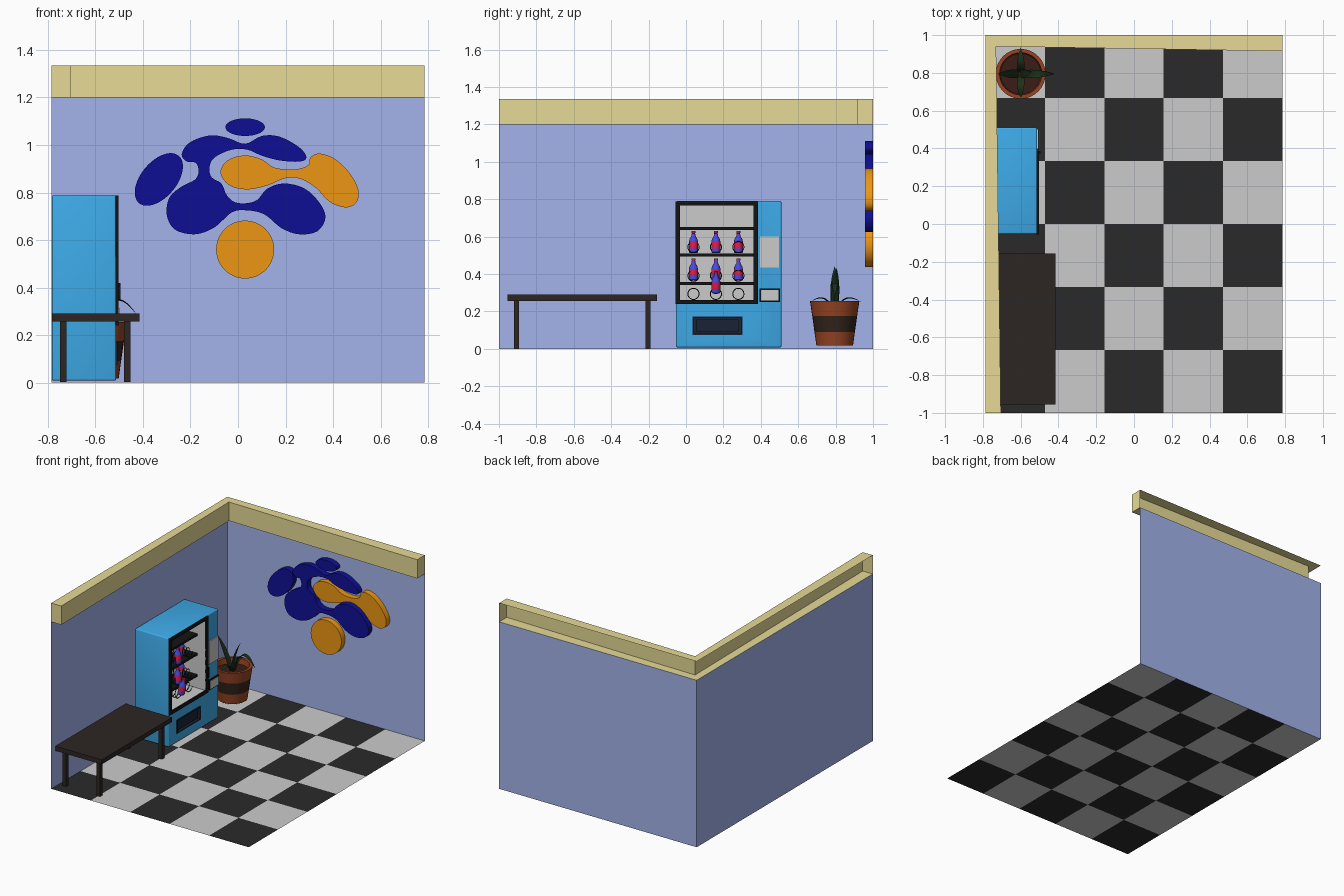
import bpy, bmesh, math
from mathutils import Vector, Matrix

if "Cube" in bpy.data.objects:
    bpy.data.objects.remove(bpy.data.objects["Cube"])


def material(name, hexcode):
    m = bpy.data.materials.new(name)
    s = [int(hexcode[i:i + 2], 16) / 255 for i in (0, 2, 4)]
    m.diffuse_color = [c / 12.92 if c < 0.04 else ((c + 0.055) / 1.055) ** 2.4 for c in s] + [1]
    m.use_nodes = True
    m.node_tree.nodes["Principled BSDF"].inputs["Base Color"].default_value = m.diffuse_color
    return m


GREY, DARK = material("light_grey", "E7E7E7"), material("dark_tile", "2A2A2A")
WALL, TRIM = material("wall_blue", "A3B3EB"), material("trim_beige", "E7DA96")
SKY, BLACK = material("machine_blue", "3EABE9"), material("black", "141414")
WOOD, SLOT = material("dark_wood", "2C2622"), material("slot_navy", "1A2436")
CLAY, BAND = material("clay", "964423"), material("clay_dark", "33231B")
SOIL, LEAF = material("soil", "3A1D17"), material("leaf_green", "1C301C")
NAVY, ORANGE = material("art_navy", "0F0F95"), material("art_orange", "ED9613")
RED, BLUE = material("label_red", "E01E50"), material("bottle_blue", "4A4AE0")


def finish(bm, name, mats, smooth=False, recalc=True):
    if recalc:
        bmesh.ops.recalc_face_normals(bm, faces=bm.faces)
    me = bpy.data.meshes.new(name)
    bm.to_mesh(me)
    bm.free()
    for m in mats:
        me.materials.append(m)
    ob = bpy.data.objects.new(name, me)
    bpy.context.collection.objects.link(ob)
    if smooth:
        activate(ob)
        bpy.ops.object.shade_smooth_by_angle(angle=math.radians(35))
    return ob


def activate(ob):
    bpy.ops.object.select_all(action='DESELECT')
    ob.select_set(True)
    bpy.context.view_layer.objects.active = ob


def box(name, x, y, z, mat, bevel=0.0):
    bm = bmesh.new()
    bmesh.ops.create_cube(bm, size=1)
    for v in bm.verts:
        v.co = [lo + (hi - lo) * (c + 0.5) for (lo, hi), c in zip((x, y, z), v.co)]
    if bevel:
        bmesh.ops.bevel(bm, geom=bm.edges[:], offset=bevel, segments=3, profile=0.5, affect='EDGES')
    return finish(bm, name, [mat], bool(bevel))


def faces(name, quads, mat):
    bm = bmesh.new()
    for q in quads:
        bm.faces.new([bm.verts.new(p) for p in q])
    bmesh.ops.remove_doubles(bm, verts=bm.verts, dist=1e-5)
    return finish(bm, name, [mat], recalc=False)


def lathe(name, profile, ids, mats, n):
    # ids gives the material slot of each profile segment
    bm = bmesh.new()
    rings = [[bm.verts.new((r * math.cos(2 * math.pi * i / n), r * math.sin(2 * math.pi * i / n), z))
              for i in range(n)] if r else [bm.verts.new((0, 0, z))] for r, z in profile]
    for a, b, mid in zip(rings, rings[1:], ids):
        for i in range(n):
            j = (i + 1) % n
            vs = list(dict.fromkeys([a[i % len(a)], a[j % len(a)], b[j % len(b)], b[i % len(b)]]))
            bm.faces.new(vs).material_index = mid
    return finish(bm, name, mats, True)


# Checkered floor
X, Y, H, T = 0.785, 1.0, 1.2, 1.335
bm = bmesh.new()
bmesh.ops.create_grid(bm, x_segments=5, y_segments=6, size=1)
for v in bm.verts:
    v.co.x *= X
for f in bm.faces:
    c = f.calc_center_median()
    f.material_index = (int((c.x + X) / (2 * X / 5)) + int((c.y + 1) * 3) + 1) % 2
finish(bm, "checkered_floor", [GREY, DARK])

# Walls
faces("left_wall", [[(-X, -Y, 0), (-X, Y, 0), (-X, Y, H), (-X, -Y, H)]], WALL)
faces("back_wall", [[(-X, Y, 0), (X, Y, 0), (X, Y, H), (-X, Y, H)]], WALL)

# Crown trim, open towards the back
A, B, C, D, E, F = (-X, -Y), (-X, Y), (X, Y), (X, 0.915), (-0.73, 0.94), (-0.705, -Y)
quads = [[(*p, T) for p in q] for q in ((A, F, E, B), (B, E, D, C))]
quads += [[(*p, H) for p in q] for q in ((B, E, F, A), (C, D, E, B))]
quads += [[(*p, H), (*q, H), (*q, T), (*p, T)] for p, q in ((A, F), (F, E), (E, D), (D, C))]
faces("crown_trim", quads, TRIM)

# Bench
box("bench_top", (-0.783, -0.415), (-0.955, -0.155), (0.257, 0.29), WOOD)
for i, x in enumerate((-0.75, -0.48)):
    for j, y in enumerate((-0.92, -0.217)):
        box(f"bench_leg_{i}{j}", (x, x + 0.028), (y, y + 0.027), (0.002, 0.26), WOOD)

# Vending machine body with a display cavity and a delivery slot
body = box("machine_body", (-0.783, -0.513), (-0.053, 0.51), (0.008, 0.79), SKY, 0.008)
cuts = [((-0.71, -0.4), (-0.036, 0.365), (0.257, 0.77)), ((-0.60, -0.4), (0.04, 0.297), (0.078, 0.168))]
for c in cuts:
    cutter = box("cutter", *c, SKY)
    cutter.hide_render = True
    mod = body.modifiers.new("cut", 'BOOLEAN')
    mod.object, mod.solver = cutter, 'EXACT'
    activate(body)
    bpy.ops.object.modifier_apply(modifier=mod.name)
    bpy.data.objects.remove(cutter)


def lining(name, x0, x1, ys, zs, mat):
    (a, b), (c, d) = ys, zs
    ring = [(a, c), (b, c), (b, d), (a, d)]
    quads = [[(x0, *p) for p in ring]]
    quads += [[(x0, *q), (x0, *p), (x1, *p), (x1, *q)] for p, q in zip(ring, ring[1:] + ring[:1])]
    faces(name, quads, mat)


lining("display_lining", -0.708, -0.512, (-0.033, 0.362), (0.26, 0.767), GREY)
lining("slot_lining", -0.598, -0.512, (0.042, 0.295), (0.08, 0.166), SLOT)
box("slot_flap", (-0.53, -0.518), (0.055, 0.282), (0.09, 0.156), SLOT)
for i, (y, z) in enumerate((((0.034, 0.303), (0.164, 0.172)), ((0.034, 0.303), (0.074, 0.082)),
                            ((0.034, 0.042), (0.08, 0.166)), ((0.295, 0.303), (0.08, 0.166)))):
    box(f"slot_rim_{i}", (-0.515, -0.508), y, z, SLOT)

# Black door frame
FX = (-0.516, -0.503)
box("door_frame_top", FX, (-0.055, 0.385), (0.767, 0.788), BLACK)
box("door_frame_bottom", FX, (-0.055, 0.385), (0.24, 0.262), BLACK)
box("door_frame_left", FX, (-0.055, -0.033), (0.26, 0.77), BLACK)
box("door_frame_right", FX, (0.362, 0.385), (0.26, 0.77), BLACK)
box("door_handle", (-0.505, -0.495), (0.374, 0.386), (0.35, 0.42), BLACK)

# Control panel and coin tray
box("control_panel", (-0.515, -0.505), (0.396, 0.502), (0.435, 0.6), GREY)
box("coin_tray_frame", (-0.515, -0.503), (0.394, 0.502), (0.25, 0.322), BLACK)
box("coin_tray", (-0.51, -0.499), (0.402, 0.494), (0.258, 0.314), GREY)

# Shelves and dispensing coils
COLS = (0.04, 0.16, 0.28)
for i, z in enumerate((0.35, 0.503, 0.643)):
    box(f"shelf_{i}", (-0.707, -0.577), (-0.033, 0.362), (z - 0.008, z + 0.008), BLACK)
for z in (0.294, 0.391, 0.544):
    for y in COLS:
        cu = bpy.data.curves.new("coil", 'CURVE')
        cu.dimensions, cu.bevel_depth, cu.bevel_resolution = '3D', 0.0025, 0
        sp = cu.splines.new('POLY')
        n = 5 * 18
        sp.points.add(n)
        for k, p in enumerate(sp.points):
            t = 2 * math.pi * k / 18
            p.co = (-0.70 + 0.12 * k / n, y + 0.03 * math.cos(t), z + 0.03 * math.sin(t), 1)
        cu.materials.append(BLACK)
        ob = bpy.data.objects.new("coil", cu)
        bpy.context.collection.objects.link(ob)
        activate(ob)
        bpy.ops.object.convert(target='MESH')

# Bottles, one of them falling
PROFILE = [(0, 0), (0.02, 0), (0.024, 0.005), (0.024, 0.025), (0.024, 0.062), (0.021, 0.075),
           (0.011, 0.092), (0.009, 0.106), (0.011, 0.107), (0.011, 0.118), (0, 0.118)]
spots = [(x, y, z, 0) for z in (0.512, 0.366) for y, x in zip(COLS, (-0.61, -0.592, -0.65))]
for x, y, z, tilt in spots + [(-0.565, 0.16, 0.298, 0.2)]:
    ob = lathe("bottle", PROFILE, (0, 0, 0, 1, 0, 0, 0, 1, 1, 1), [BLUE, RED], 16)
    ob.matrix_world = Matrix.Translation((x, y, z)) @ Matrix.Rotation(tilt, 4, 'Y')

# Plant pot with a dark band
PX, PY = -0.6, 0.795
pot = lathe("plant_pot", [(0, 0.018), (0.098, 0.018), (0.108, 0.09), (0.12, 0.175), (0.132, 0.255),
                          (0.112, 0.255), (0.107, 0.215), (0, 0.215)],
            (0, 0, 1, 0, 0, 0, 2), [CLAY, BAND, SOIL], 32)
pot.location = (PX, PY, 0)


# Leaves: tapering diamond sections along an arched path
def leaf(name, angle, start, mid, tip, width):
    bm = bmesh.new()
    rows, n = [], 10
    for k in range(n + 1):
        t = k / n
        p = [a * (1 - t) ** 2 + 2 * b * t * (1 - t) + c * t * t for a, b, c in zip(start, mid, tip)]
        d = Vector([(b - a) * (1 - t) + (c - b) * t for a, b, c in zip(start, mid, tip)]).normalized()
        w = width * (0.55 + 1.3 * t - 1.83 * t * t)
        h = w * 0.18
        rows.append([bm.verts.new(v) for v in (
            (p[0] - d.y * h, w, p[1] + d.x * h), (p[0], 0, p[1]),
            (p[0] - d.y * h, -w, p[1] + d.x * h), (p[0] + d.y * h, 0, p[1] - d.x * h))])
    for a, b in zip(rows, rows[1:]):
        for i in range(4):
            bm.faces.new((a[i], a[(i + 1) % 4], b[(i + 1) % 4], b[i]))
    bm.faces.new(rows[0])
    bm.faces.new(rows[-1])
    ob = finish(bm, name, [LEAF], True)
    ob.location, ob.rotation_euler.z = (PX, PY, 0), math.radians(angle)


leaf("leaf_right", 0, (0.01, 0.21), (0.07, 0.45), (0.18, 0.275), 0.028)
leaf("leaf_left", 180, (0.01, 0.21), (0.05, 0.33), (0.12, 0.44), 0.03)
leaf("leaf_upright", 10, (0, 0.21), (0.01, 0.33), (0.06, 0.43), 0.03)
leaf("leaf_back", 90, (0.01, 0.21), (0.05, 0.31), (0.14, 0.25), 0.026)
leaf("leaf_front", 270, (0.01, 0.21), (0.05, 0.31), (0.13, 0.25), 0.026)


# Wall art: flat slabs with smooth outlines
def slab(name, pts, mat):
    bm = bmesh.new()
    f = bm.faces.new([bm.verts.new((x, 0.999, z)) for x, z in pts])
    ext = bmesh.ops.extrude_face_region(bm, geom=[f], use_keep_orig=True)
    for v in ext["geom"]:
        if isinstance(v, bmesh.types.BMVert):
            v.co.y = 0.957
    finish(bm, name, [mat], True)


def oval(cx, cz, a, b, tilt=0):
    c, s = math.cos(math.radians(tilt)), math.sin(math.radians(tilt))
    ts = [2 * math.pi * i / 48 for i in range(48)]
    return [(cx + a * math.cos(t) * c - b * math.sin(t) * s,
             cz + a * math.cos(t) * s + b * math.sin(t) * c) for t in ts]


def blob(flat):
    # closed Catmull-Rom curve; points in hundredths
    p = [Vector(q) / 100 for q in zip(flat[::2], flat[1::2])]
    out = []
    for i in range(len(p)):
        a, b, c, d = (p[(i + k) % len(p)] for k in (-1, 0, 1, 2))
        for t in (0, 0.25, 0.5, 0.75):
            out.append((2 * b + (c - a) * t + (2 * a - 5 * b + 4 * c - d) * t * t
                        + (3 * b - a - 3 * c + d) * t ** 3) / 2)
    return out


slab("art_top_oval", oval(0.03, 1.075, 0.083, 0.037), NAVY)
slab("art_left_oval", oval(-0.333, 0.855, 0.13, 0.075, 50), NAVY)
slab("art_disc", oval(0.03, 0.56, 0.122, 0.122), ORANGE)
slab("art_navy_wave", blob([
    -23.7, 96, -20.4, 101, -12, 104, -4.4, 103, 3, 100.5, 10, 103.8, 17.5, 103.5, 25.8, 99, 28.8, 94.7, 25.8, 93,
    17.5, 93.5, 10, 95.5, 4, 98, -2.7, 98, -9.9, 94.7, -12, 90.5, -11.1, 86.4, -7, 83.8, -4.8, 79, -1.5, 76,
    3.6, 75.5, 8.2, 77, 12.4, 81.7, 19.5, 83.8, 28, 81.7, 34.2, 75.8, 36.8, 69.5, 33.4, 63.7, 25.8, 62.4,
    18.3, 65, 11.1, 70.8, 3.6, 72.5, -2.7, 71.6, -9.9, 65.3, -18.3, 62.4, -26.7, 64.5, -30, 70.8, -28.8, 78,
    -23.7, 82.5, -18, 85.5, -16.6, 89, -17.8, 92.5, -21.5, 93]), NAVY)
slab("art_orange_wave", blob([
    -7.4, 88.4, -4.4, 93.5, 2.7, 95.6, 9.9, 94, 15.3, 90.5, 23.7, 89.7, 29.5, 91.5, 30.5, 94.8, 34.2, 96.4,
    40.5, 94.3, 46.8, 88.4, 50.6, 81.3, 49.8, 75.8, 45.2, 73.7, 38.4, 76.2, 32.6, 82.1, 25.8, 85.9, 19.5, 85.9,
    12.4, 83, 4, 81.3, -3.6, 83]), ORANGE)
